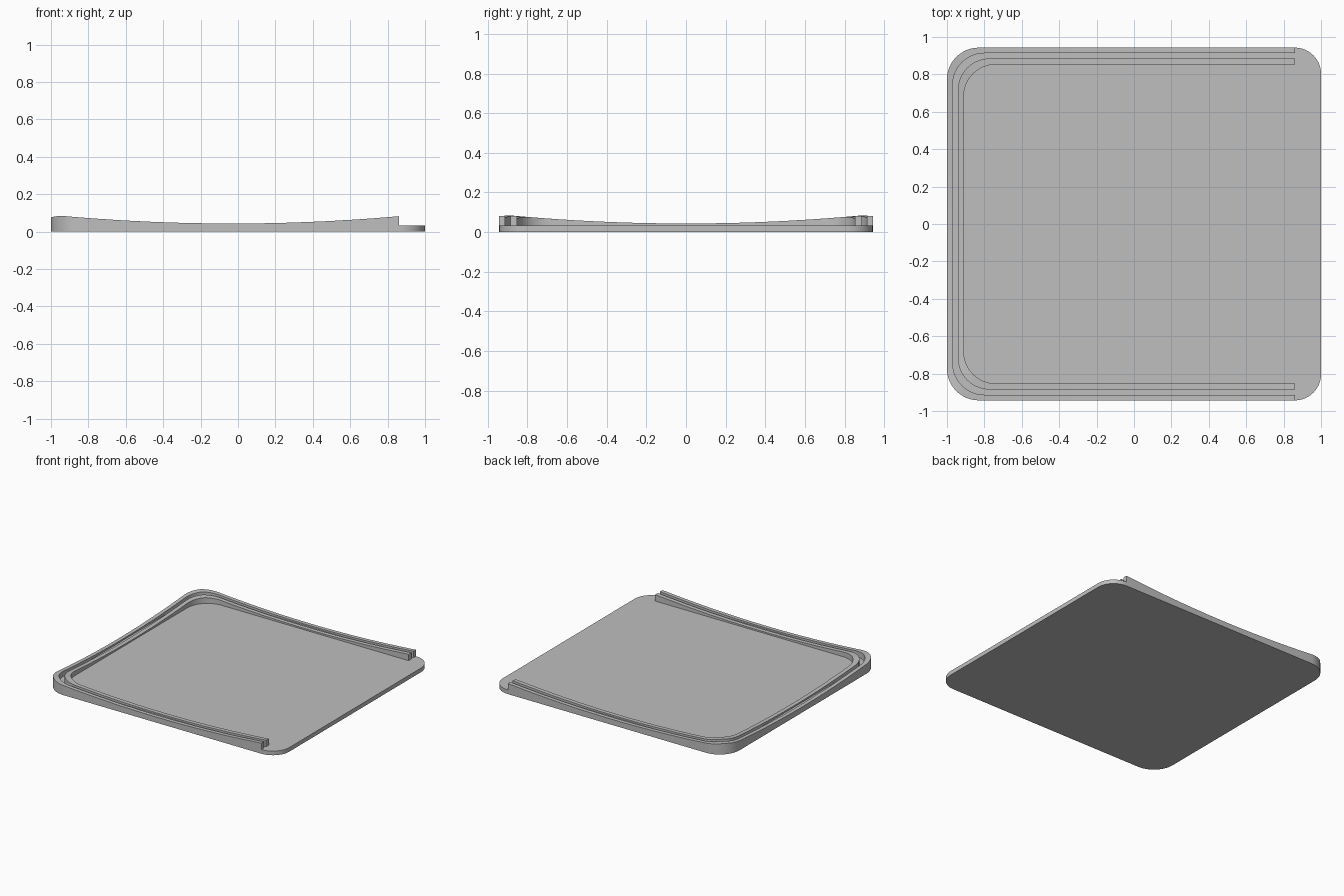
import bpy, bmesh, math

if "Cube" in bpy.data.objects:
    bpy.data.objects.remove(bpy.data.objects["Cube"])

HALF_X, HALF_Y = 1.0, 0.943
FLOOR, END_X = 0.032, 0.86
R_LEFT, R_RIGHT = 0.17, 0.14
ARC = 12


def arc(cx, cy, r, a0, a1):
    return [(cx + r * math.cos(math.radians(a0 + (a1 - a0) * i / ARC)),
             cy + r * math.sin(math.radians(a0 + (a1 - a0) * i / ARC)))
            for i in range(ARC + 1)]


def line(p, q, n=24):
    return [(p[0] + (q[0] - p[0]) * i / n, p[1] + (q[1] - p[1]) * i / n)
            for i in range(1, n)]


def u_path(offset):
    """U-shaped path around the back, left and front sides, inset by offset."""
    x, y = -HALF_X + offset, HALF_Y - offset
    cx, cy = x + R_LEFT, y - R_LEFT
    back = arc(cx, cy, R_LEFT, 90, 180)
    front = arc(cx, -cy, R_LEFT, 180, 270)
    start, end = (END_X, y), (END_X, -y)
    return ([start] + line(start, back[0]) + back + line(back[-1], front[0])
            + front + line(front[-1], end) + [end])


def ridge_height(x, y):
    """Ridges dip in the middle of each side and peak at the corners."""
    return min(0.043 + 0.040 * ((x + 0.03) / 0.9) ** 2,
               0.043 + 0.042 * (y / 0.9) ** 2)


bm = bmesh.new()

# Cross-section of the rim: outer wall, outer ridge, groove, inner ridge
section = [(0, 0), (0, FLOOR), (0, None), (0.03, None), (0.03, FLOOR),
           (0.058, FLOOR), (0.058, None), (0.09, None), (0.09, FLOOR)]
rows = []
for offset, z in section:
    rows.append([bm.verts.new((x, y, ridge_height(x, y) if z is None else z))
                 for x, y in u_path(offset)])
for a, b in zip(rows, rows[1:]):
    for i in range(len(a) - 1):
        bm.faces.new((a[i], a[i + 1], b[i + 1], b[i]))

# Square-cut ends of both ridges
for i in (0, -1):
    bm.faces.new([rows[k][i] for k in (1, 2, 3, 4)])
    bm.faces.new([rows[k][i] for k in (5, 6, 7, 8)])

# Open right edge of the plate with its two rounded corners
cx, cy = HALF_X - R_RIGHT, HALF_Y - R_RIGHT
edge = (arc(cx, -cy, R_RIGHT, -90, 0) + arc(cx, cy, R_RIGHT, 0, 90))[1:-1]
low = [bm.verts.new((x, y, 0)) for x, y in edge]
high = [bm.verts.new((x, y, FLOOR)) for x, y in edge]
lower = [rows[0][-1]] + low + [rows[0][0]]
upper = [rows[1][-1]] + high + [rows[1][0]]
for i in range(len(lower) - 1):
    bm.faces.new((lower[i], lower[i + 1], upper[i + 1], upper[i]))

# Underside and the flat floor of the tray
bm.faces.new(rows[0] + low)
bm.faces.new(rows[8] + [rows[k][-1] for k in (5, 4, 1)] + high
             + [rows[k][0] for k in (1, 4, 5)])
bmesh.ops.recalc_face_normals(bm, faces=bm.faces)

mesh = bpy.data.meshes.new("tray_plate")
bm.to_mesh(mesh)
bm.free()
tray = bpy.data.objects.new("tray_plate", mesh)
bpy.context.collection.objects.link(tray)

grey = bpy.data.materials.new("light grey")
grey.diffuse_color = (0.52, 0.52, 0.52, 1)
grey.use_nodes = True
grey.node_tree.nodes["Principled BSDF"].inputs["Base Color"].default_value = grey.diffuse_color
mesh.materials.append(grey)

bpy.context.view_layer.objects.active = tray
tray.select_set(True)
bpy.ops.object.shade_smooth_by_angle(angle=math.radians(30))
